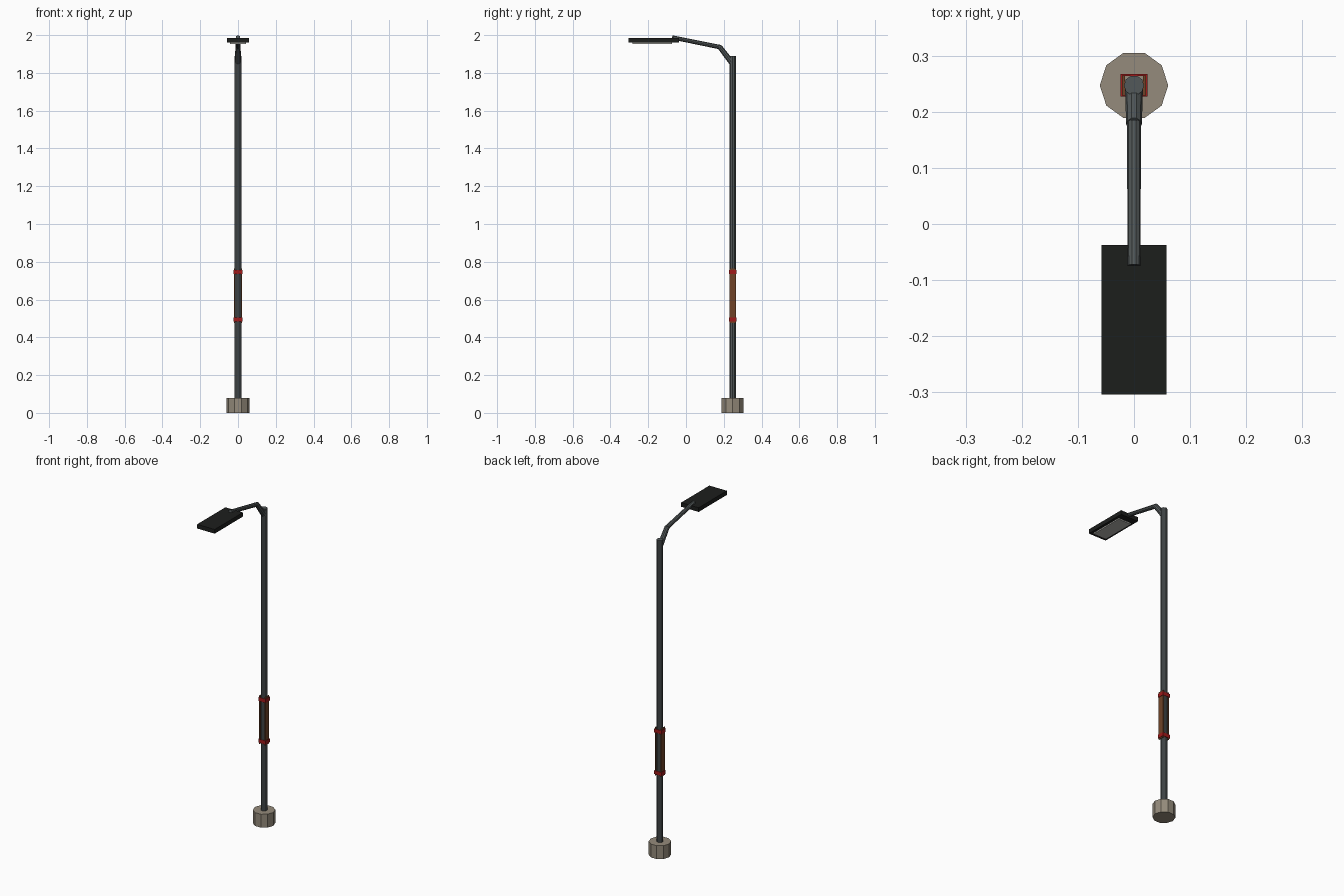
import bpy
from mathutils import Vector

if "Cube" in bpy.data.objects:
    bpy.data.objects.remove(bpy.data.objects["Cube"])

PY = 0.247  # pole position along y


def mat(name, rgb):
    m = bpy.data.materials.new(name)
    m.diffuse_color = (*rgb, 1)
    m.use_nodes = True
    m.node_tree.nodes["Principled BSDF"].inputs["Base Color"].default_value = m.diffuse_color
    return m


steel = mat("steel", (0.085, 0.098, 0.1))
black = mat("black_housing", (0.012, 0.013, 0.012))
concrete = mat("concrete", (0.30, 0.26, 0.20))
red = mat("red_strap", (0.35, 0.01, 0.01))
brown = mat("brown_board", (0.16, 0.055, 0.02))
glass = mat("lamp_glass", (0.45, 0.45, 0.42))


def tube(name, a, b, r1, r2, m, sides=10):
    """Flat-sided cylinder or cone from point a to point b, one vertex on +x."""
    a, b = Vector(a), Vector(b)
    bpy.ops.mesh.primitive_cone_add(vertices=sides, radius1=r1, radius2=r2,
                                    depth=(b - a).length, location=(a + b) / 2)
    o = bpy.context.object
    o.rotation_mode = 'QUATERNION'
    o.rotation_quaternion = Vector((0, 0, 1)).rotation_difference(b - a)
    # turn the mesh so a corner points along x
    from_first = Vector(o.data.vertices[0].co[:2]).angle_signed(Vector((1, 0)))
    for v in o.data.vertices:
        xy = Vector(v.co[:2])
        c = Vector((1, 0))
        v.co.x, v.co.y = xy.y, xy.x  # first corner lies on +y, swap onto +x
    o.data.flip_normals()
    o.name = name
    o.data.materials.append(m)
    return o


def box(name, lo, hi, m):
    lo, hi = Vector(lo), Vector(hi)
    bpy.ops.mesh.primitive_cube_add(size=1, location=(lo + hi) / 2)
    o = bpy.context.object
    o.scale = hi - lo
    o.name = name
    o.data.materials.append(m)
    return o


# Footing and pole
tube("footing", (0, PY, 0), (0, PY, 0.08), 0.061, 0.061, concrete)
tube("pole", (0, PY, 0.06), (0, PY, 1.89), 0.018, 0.018, steel)

# Bent arm
tube("arm_lower", (0, 0.242, 1.855), (0, 0.178, 1.938), 0.016, 0.014, steel)
tube("arm_upper", (0, 0.183, 1.936), (0, -0.074, 1.988), 0.0125, 0.0115, steel)

# Lamp head with glass underneath
box("lamp_housing", (-0.058, -0.304, 1.961), (0.058, -0.037, 1.986), black)
box("lamp_glass", (-0.043, -0.283, 1.954), (0.043, -0.075, 1.964), glass)

# Notice boards on both sides of the pole
for side, s in (("left", -1), ("right", 1)):
    xs = sorted((s * 0.016, s * 0.021))
    box("board_" + side, (xs[0], PY - 0.018, 0.477), (xs[1], PY + 0.018, 0.765), brown)

# Red straps: open square bands around pole and boards
for name, z in (("lower", 0.495), ("upper", 0.745)):
    x, y, t = 0.024, 0.020, 0.003
    z0, z1 = z - 0.011, z + 0.011
    for s in (-1, 1):
        xs = sorted((s * x, s * (x - t)))
        ys = sorted((s * y, s * (y - t)))
        box(f"strap_{name}_side", (xs[0], PY - y, z0), (xs[1], PY + y, z1), red)
        box(f"strap_{name}_face", (t - x, PY + ys[0], z0), (x - t, PY + ys[1], z1), red)
